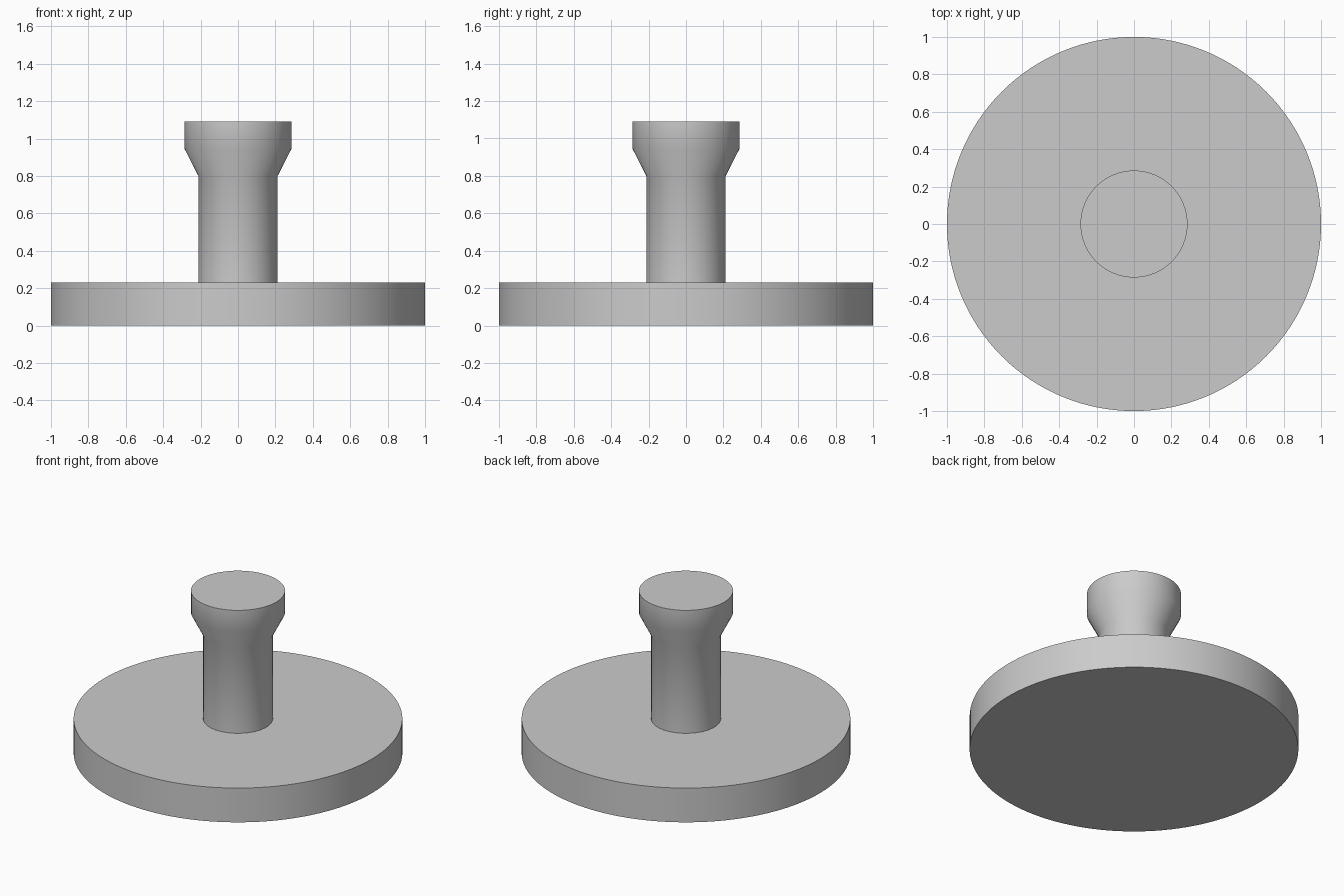
import bpy, bmesh, math
from mathutils import Matrix, Vector

if "Cube" in bpy.data.objects:
    bpy.data.objects.remove(bpy.data.objects["Cube"], do_unlink=True)

# Single grey material
grey = bpy.data.materials.new("plain_grey")
grey.use_nodes = True
colour = (0.6, 0.6, 0.6, 1)
grey.diffuse_color = colour
grey.node_tree.nodes["Principled BSDF"].inputs["Base Color"].default_value = colour


def lathe(name, profile, sides):
    """Spin a (radius, height) profile around z and cap both ends."""
    bm = bmesh.new()
    rings = []
    for r, z in profile:
        rings.append([bm.verts.new(Matrix.Rotation(math.tau * i / sides, 3, 'Z') @ Vector((r, 0, z)))
                      for i in range(sides)])
    for low, high in zip(rings, rings[1:]):
        for i in range(sides):
            j = (i + 1) % sides
            bm.faces.new((low[i], low[j], high[j], high[i]))
    bm.faces.new(rings[0][::-1])
    bm.faces.new(rings[-1])
    mesh = bpy.data.meshes.new(name)
    bm.to_mesh(mesh)
    bm.free()
    mesh.materials.append(grey)
    obj = bpy.data.objects.new(name, mesh)
    bpy.context.collection.objects.link(obj)
    bpy.ops.object.select_all(action='DESELECT')
    obj.select_set(True)
    bpy.context.view_layer.objects.active = obj
    bpy.ops.object.shade_smooth_by_angle(angle=math.radians(40))
    return obj


# Round base plate
lathe("base_disc", [(1, 0), (1, 0.23)], 128)

# Straight stem flaring into the knob head
lathe("handle", [(0.212, 0.23), (0.212, 0.80), (0.286, 0.945), (0.286, 1.09)], 64)
